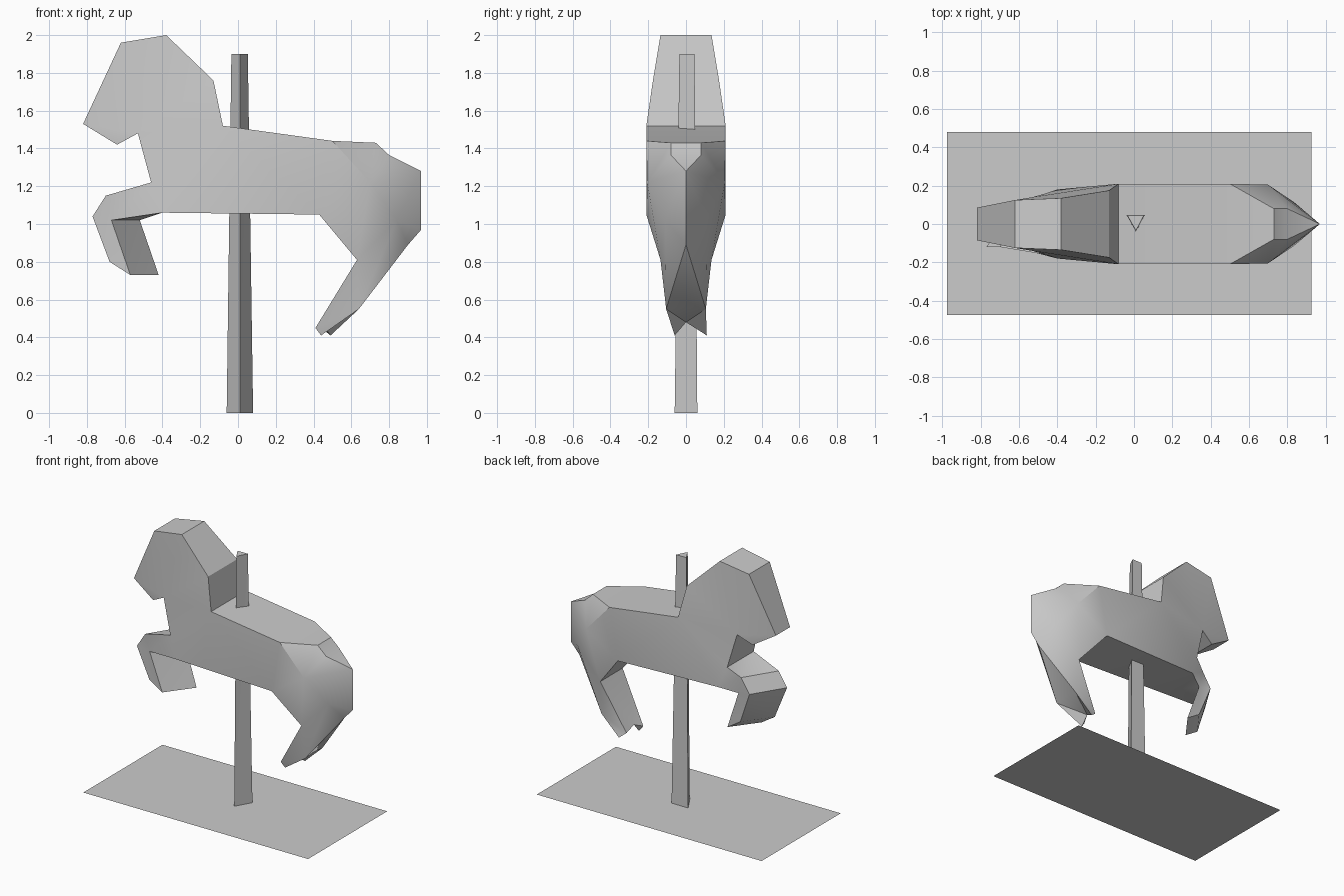
import bpy, bmesh
from mathutils import Vector

if "Cube" in bpy.data.objects:
    bpy.data.objects.remove(bpy.data.objects["Cube"])

grey = bpy.data.materials.new("plain_grey")
grey.diffuse_color = (0.6, 0.6, 0.6, 1)
grey.use_nodes = True
grey.node_tree.nodes["Principled BSDF"].inputs["Base Color"].default_value = grey.diffuse_color


def make(name, verts, faces, recalc=True):
    me = bpy.data.meshes.new(name)
    me.from_pydata(verts, [], faces)
    me.materials.append(grey)
    ob = bpy.data.objects.new(name, me)
    bpy.context.collection.objects.link(ob)
    bm = bmesh.new()
    bm.from_mesh(me)
    bmesh.ops.triangulate(bm, faces=bm.faces[:])
    if recalc:
        bmesh.ops.recalc_face_normals(bm, faces=bm.faces[:])
    bm.to_mesh(me)
    bm.free()
    return ob


# Half of the horse as named points: x, half width, z
P = {
    # head and neck
    "muzzle": (-.82, .085, 1.53), "brow": (-.62, .125, 1.96), "poll": (-.38, .135, 2.0),
    "crest": (-.13, .175, 1.76), "withers": (-.08, .21, 1.52), "throat": (-.53, .14, 1.48),
    "chin": (-.64, .11, 1.42), "chest": (-.46, .16, 1.22),
    # trunk
    "elbow": (-.40, .18, 1.06), "loin": (.50, .21, 1.44), "flank": (.43, .21, 1.05),
    # front leg
    "forearm": (-.70, .12, 1.15), "knee": (-.77, .12, 1.04), "shin": (-.68, .10, .80),
    "front_foot": (-.57, .10, .73), "knee_back": (-.67, .11, 1.02),
    # rump and tail
    "hip": (.70, .205, 1.22), "croup": (.73, .08, 1.43), "dock": (.80, .08, 1.365),
    "tail_top": (.97, 0, 1.28), "tail_low": (.97, 0, .97), "tail_tip": (.90, 0, .89),
    # hind leg
    "buttock": (.84, .11, 1.02), "stifle": (.63, .135, .81), "hock": (.64, .105, .55),
    "toe": (.41, .07, .45), "hind_foot": (.44, .06, .41),
    "hock_mid": (.64, 0, .56), "toe_mid": (.44, 0, .48),
}
# The far legs are posed differently
FAR = {"hind_foot": (.49, .11, .41), "toe": (.44, .09, .45)}
for n in ("forearm", "knee", "shin", "front_foot", "knee_back"):
    x, y, z = P[n]
    FAR[n] = (x + .15, y, z)

# Faces found on both sides
SIDE = ["muzzle brow throat chin", "brow poll crest throat", "throat crest withers chest",
        "chest withers elbow", "withers loin flank elbow",
        "chest forearm knee_back elbow", "forearm knee knee_back",
        "knee shin front_foot knee_back",
        "loin hip croup", "loin flank hip", "croup hip dock", "dock hip tail_top",
        "hip buttock tail_top", "tail_top buttock tail_low", "buttock tail_tip tail_low",
        "hip flank stifle", "hip stifle buttock", "stifle hock buttock",
        "stifle toe hind_foot hock", "buttock tail_tip hock_mid hock",
        "hind_foot hock hock_mid toe_mid", "toe hind_foot toe_mid"]
# Chains bridged from one side to the other
STRIPS = ["muzzle brow poll crest withers loin croup dock",
          "muzzle chin throat chest forearm knee shin front_foot knee_back elbow flank stifle"]

index, verts, faces = {}, [], []
for side in (-1, 1):
    for n, p in P.items():
        if side == 1 and n in FAR:
            p = FAR[n]
        if p[1] == 0 and side == 1:
            index[n, 1] = index[n, -1]
            continue
        index[n, side] = len(verts)
        verts.append((p[0], side * p[1], p[2]))
    for f in SIDE:
        faces.append([index[n, side] for n in f.split()][::side])
for chain in STRIPS:
    c = chain.split()
    for a, b in zip(c, c[1:]):
        faces.append([index[a, -1], index[b, -1], index[b, 1], index[a, 1]])
faces.append([index["dock", -1], index["dock", 1], index["tail_top", 1]])
faces.append([index[k] for k in (("stifle", -1), ("toe", -1), ("toe_mid", 1),
                                 ("toe", 1), ("stifle", 1))])
horse = make("horse", verts, faces)

# Tapered three-sided pole
low = [(-.06, .06, 0), (.08, .06, 0), (.01, -.06, 0)]
top = [(-.035, .045, 1.9), (.052, .045, 1.9), (.01, -.035, 1.9)]
make("pole", low + top, [(0, 1, 4, 3), (1, 2, 5, 4), (2, 0, 3, 5), (3, 4, 5), (2, 1, 0)])

# Flat base sheet
make("base", [(-.975, -.475, 0), (.925, -.475, 0), (.925, .48, 0), (-.975, .48, 0)],
     [(0, 1, 2, 3)], False)

# Soft haunches, sharp edges elsewhere
bpy.context.view_layer.objects.active = horse
horse.select_set(True)
bpy.ops.object.shade_smooth_by_angle(angle=0.6)
